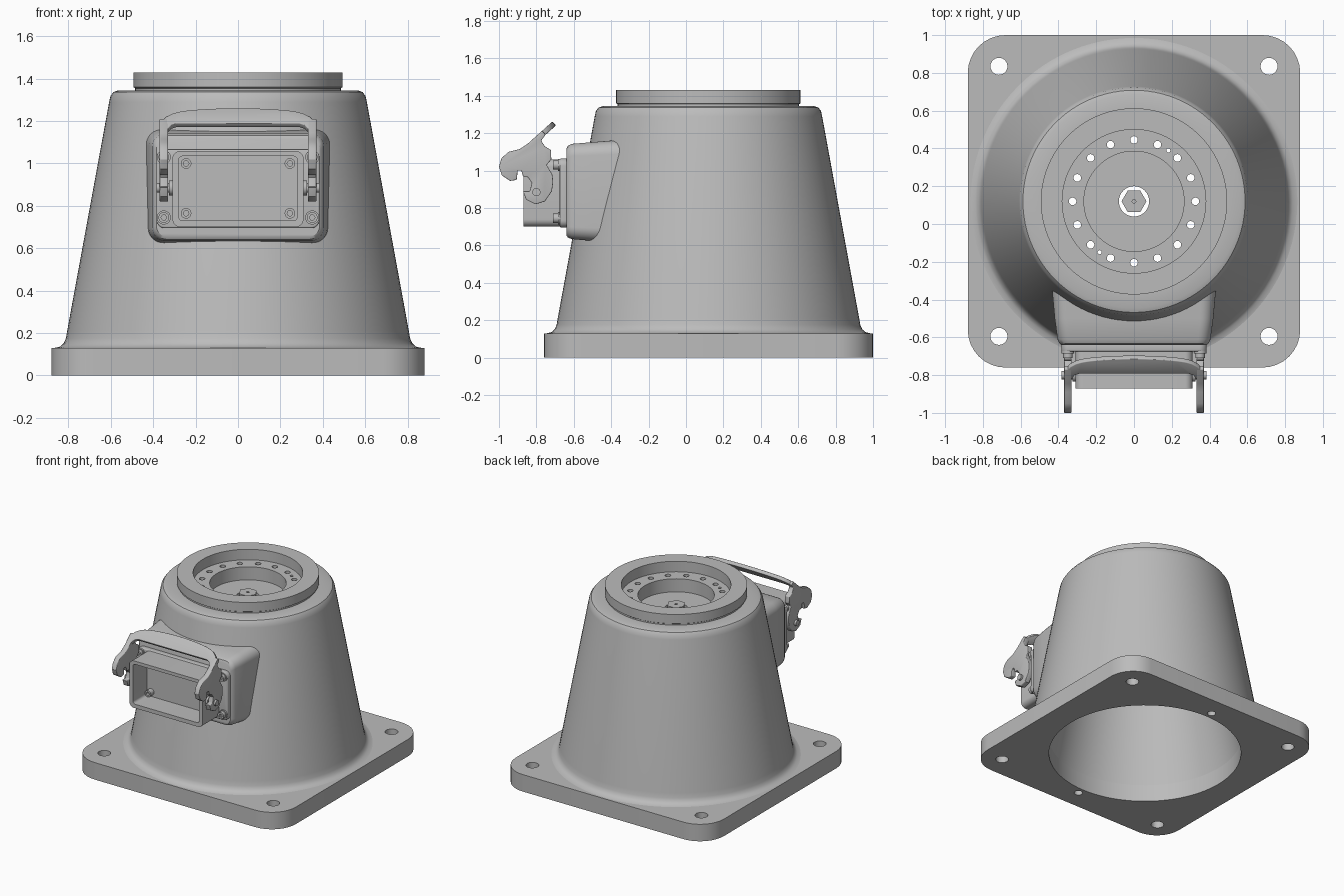
import bpy, bmesh, math
from math import cos, sin, pi

if "Cube" in bpy.data.objects:
    bpy.data.objects.remove(bpy.data.objects["Cube"], do_unlink=True)

AXIS_Y = 0.12
grey = bpy.data.materials.new("cast_grey")
grey.use_nodes = True
grey.diffuse_color = (0.5, 0.5, 0.5, 1)
grey.node_tree.nodes["Principled BSDF"].inputs["Base Color"].default_value = (0.5, 0.5, 0.5, 1)


def loft(name, rings, closed=False):
    """Skin matching rings of points; cap the ends unless the rings form a loop."""
    bm = bmesh.new()
    rows = [[bm.verts.new(p) for p in ring] for ring in rings]
    n = len(rows[0])
    pairs = list(zip(rows, rows[1:])) + ([(rows[-1], rows[0])] if closed else [])
    for a, b in pairs:
        for i in range(n):
            j = (i + 1) % n
            bm.faces.new((a[i], a[j], b[j], b[i]))
    if not closed:
        bm.faces.new(rows[0])
        bm.faces.new(rows[-1])
    bmesh.ops.recalc_face_normals(bm, faces=bm.faces)
    mesh = bpy.data.meshes.new(name)
    bm.to_mesh(mesh)
    bm.free()
    mesh.materials.append(grey)
    obj = bpy.data.objects.new(name, mesh)
    bpy.context.collection.objects.link(obj)
    return obj


def circle(r, n=24, cx=0, cy=0):
    return [(cx + r * cos(2 * pi * i / n), cy + r * sin(2 * pi * i / n)) for i in range(n)]


def rounded_rect(hx, lo, hi, r, n=8):
    pts = []
    for k, (sx, cy) in enumerate(((1, hi - r), (-1, hi - r), (-1, lo + r), (1, lo + r))):
        for i in range(n + 1):
            a = pi / 2 * (k + i / n)
            pts.append((sx * (hx - r) + r * cos(a), cy + r * sin(a)))
    return pts


def along_x(pts, x):
    return [(x, y, z) for y, z in pts]


def along_y(pts, y):
    return [(x, y, z) for x, z in pts]


def along_z(pts, z):
    return [(x, y, z) for x, y in pts]


def prism(name, pts, start, end, place=along_z):
    return loft(name, [place(pts, start), place(pts, end)])


def activate(obj):
    bpy.ops.object.select_all(action='DESELECT')
    obj.select_set(True)
    bpy.context.view_layer.objects.active = obj


def cut(obj, cutters):
    for c in cutters:
        mod = obj.modifiers.new("cut", 'BOOLEAN')
        mod.operation, mod.solver, mod.object = 'DIFFERENCE', 'EXACT', c
        activate(obj)
        bpy.ops.object.modifier_apply(modifier=mod.name)
        bpy.data.objects.remove(c, do_unlink=True)


def bevel(obj, width):
    mod = obj.modifiers.new("soft_edges", 'BEVEL')
    mod.width, mod.segments, mod.limit_method = width, 3, 'ANGLE'
    mod.angle_limit = math.radians(50)
    activate(obj)
    bpy.ops.object.modifier_apply(modifier=mod.name)


# Base plate with bore, corner holes and two dowel holes
plate = prism("base_plate", rounded_rect(0.88, -0.76, 1.0, 0.2), 0, 0.13)
holes = [prism("bore", circle(0.677, 96, 0, AXIS_Y), -0.1, 0.3)]
for sx in (-1, 1):
    for sy in (-1, 1):
        holes.append(prism("hole", circle(0.045, 24, sx * 0.715, AXIS_Y + sy * 0.715), -0.1, 0.3))
    holes.append(prism("dowel", circle(0.03, 24, 0, AXIS_Y + sx * 0.73), -0.1, 0.3))
cut(plate, holes)

# Hollow tapered body with raised ring and stepped top recess
profile = [(0.677, 0.13), (0.865, 0.13), (0.84, 0.136), (0.822, 0.152), (0.812, 0.175),
           (0.806, 0.21), (0.608, 1.29), (0.602, 1.318), (0.588, 1.337), (0.565, 1.345),
           (0.485, 1.345), (0.485, 1.355), (0.493, 1.36), (0.493, 1.43), (0.38, 1.43),
           (0.38, 1.35), (0.265, 1.35), (0.265, 1.25), (0.08, 1.25), (0.08, 1.2),
           (0.45, 1.2), (0.47, 1.18)]
N = 96
body = loft("tapered_body", [[(r * cos(2 * pi * k / N), AXIS_Y + r * sin(2 * pi * k / N), z)
                              for r, z in profile] for k in range(N)], closed=True)
holes = []
for k in range(16):
    a = k * pi / 8
    holes.append(prism("bolt_hole", circle(0.02, 16, 0.325 * cos(a), AXIS_Y + 0.325 * sin(a)), 1.1, 1.4))
for s in (-1, 1):
    a = math.radians(56)
    holes.append(prism("pin_hole", circle(0.011, 12, s * 0.325 * cos(a), AXIS_Y + s * 0.325 * sin(a)), 1.1, 1.4))
cut(body, holes)

# Hexagonal shaft in the centre of the recess
shaft = prism("hex_shaft", circle(0.066, 6, 0, AXIS_Y), 1.18, 1.28)
cut(shaft, [prism("centre_drill", circle(0.01, 12, 0, AXIS_Y), 1.24, 1.35)])

# Housing growing out of the front wall, trimmed inside the body
housing = loft("connector_housing", [
    along_y(rounded_rect(0.385, 0.655, 1.115, 0.05), -0.64),
    along_y(rounded_rect(0.395, 0.642, 1.132, 0.06), -0.632),
    along_y(rounded_rect(0.405, 0.634, 1.143, 0.065), -0.61),
    along_y(rounded_rect(0.42, 0.624, 1.152, 0.07), -0.5),
    along_y(rounded_rect(0.44, 0.615, 1.17, 0.08), -0.28)])
cut(housing, [loft("inner_trim", [along_z(circle(0.75, 64, 0, AXIS_Y), 0),
                                  along_z(circle(0.5, 64, 0, AXIS_Y), 1.3)])])

# Connector flange and hollow shell
flange = prism("connector_flange", rounded_rect(0.385, 0.695, 1.065, 0.04), -0.675, -0.63, along_y)
bevel(flange, 0.008)
shell = prism("connector_shell", rounded_rect(0.31, 0.7, 1.06, 0.04), -0.87, -0.66, along_y)
cut(shell, [prism("pocket", rounded_rect(0.28, 0.73, 1.035, 0.02), -0.95, -0.7, along_y)])

# Corner bosses in the pocket, and flange screws with hex sockets
for side, sx in (("left", 1), ("right", -1)):
    for level, zb, zs in (("lower", 0.765, 0.745), ("upper", 1.0, 1.03)):
        boss = prism(f"{side}_{level}_boss", circle(0.025, 20, sx * 0.245, zb), -0.74, -0.69, along_y)
        cut(boss, [prism("socket", circle(0.013, 12, sx * 0.245, zb), -0.8, -0.72, along_y)])
        prism(f"{side}_{level}_washer", circle(0.033, 24, sx * 0.35, zs), -0.685, -0.67, along_y)
        screw = prism(f"{side}_{level}_screw", circle(0.025, 24, sx * 0.35, zs), -0.71, -0.68, along_y)
        cut(screw, [prism("socket", circle(0.013, 6, sx * 0.35, zs), -0.8, -0.695, along_y)])

# Latch arms with hook profile, and their pivot pins
hook = [(-0.715, 1.262), (-0.695, 1.243), (-0.775, 1.16), (-0.755, 1.13), (-0.722, 1.11),
        (-0.72, 1.06), (-0.745, 1.03), (-0.715, 0.98), (-0.71, 0.94), (-0.717, 0.89),
        (-0.755, 0.835), (-0.805, 0.82), (-0.855, 0.845), (-0.872, 0.89), (-0.835, 0.89),
        (-0.825, 0.935), (-0.845, 0.965), (-0.87, 0.965), (-0.88, 1.0), (-0.9, 1.0),
        (-0.905, 0.95), (-0.94, 0.945), (-0.985, 0.975), (-1.0, 1.02), (-0.987, 1.065),
        (-0.95, 1.1), (-0.89, 1.115), (-0.845, 1.145)]
arm_outline = [(y, min(z, 1.215 + 0.1 * (y + 0.715))) if y > -0.72 and z > 1.2 else (y, z) for y, z in hook]
arm_outline[0], arm_outline[1] = (-0.77, 1.212), (-0.75, 1.192)
for side, sx in (("left", 1), ("right", -1)):
    arm = prism(f"{side}_latch_arm", arm_outline, sx * 0.33, sx * 0.37, along_x)
    bevel(arm, 0.005)
    prism(f"{side}_pivot_pin", circle(0.022, 20, -0.8, 0.885), sx * 0.29, sx * 0.385, along_x)
    prism(f"{side}_pivot_collar", circle(0.035, 20, -0.8, 0.885), sx * 0.3, sx * 0.325, along_x)

# Arched handle bar leaning back between the arms
top_edge = []
for i in range(25):
    x = -0.37 + 0.74 * i / 24
    t = abs(x) / 0.37
    top_edge.append((x, 1.262 - 0.025 * t ** 2 - 0.045 * t ** 10))
bottom_edge = [(0.37, 1.16), (0.335, 1.16), (0.315, 1.182), (0.29, 1.19)]
outline = top_edge + bottom_edge + [(-x, z) for x, z in reversed(bottom_edge)]


def lean(shift):
    return [(x, -0.715 + (z - 1.262) * 1.1 + shift, z - shift) for x, z in outline]


bar = loft("handle_bar", [lean(0), lean(0.02)])
bevel(bar, 0.004)

# Smooth shading with sharp edges kept
for obj in bpy.context.scene.objects:
    if obj.type == 'MESH':
        activate(obj)
        bpy.ops.object.shade_smooth_by_angle(angle=math.radians(32))
